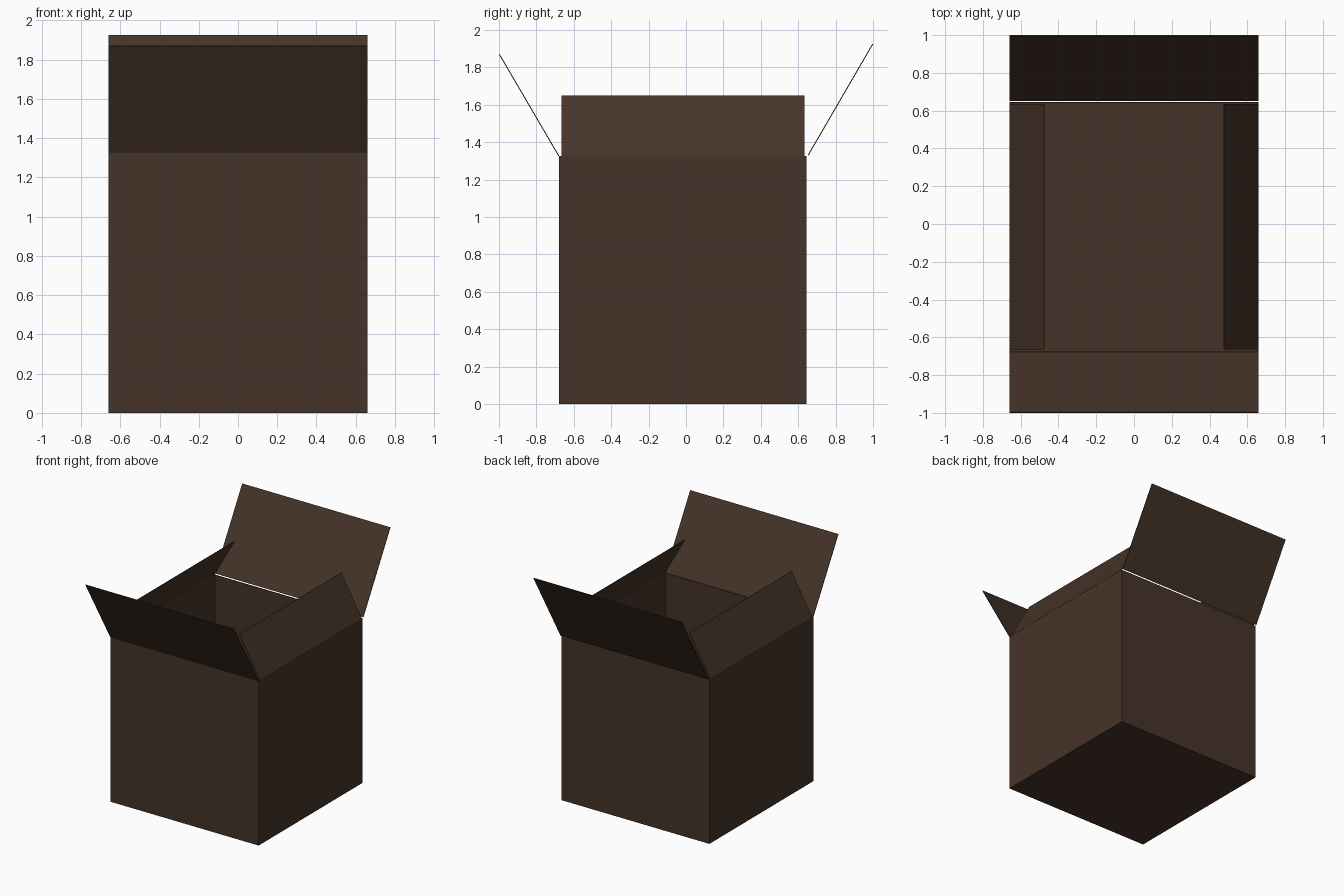
import bpy, bmesh

if "Cube" in bpy.data.objects:
    bpy.data.objects.remove(bpy.data.objects["Cube"], do_unlink=True)

# Single brown cardboard colour
card = bpy.data.materials.new("brown cardboard")
card.use_nodes = True
colour = (0.060, 0.034, 0.021, 1)
card.diffuse_color = colour
bsdf = card.node_tree.nodes["Principled BSDF"]
bsdf.inputs["Base Color"].default_value = colour
bsdf.inputs["Roughness"].default_value = 0.9

HALF_X = 0.66
FRONT, BACK = -0.68, 0.645
RIM = 1.326
THICK = 0.005


def finish(name, bm, offset):
    """Turn a sheet of faces into a thin cardboard object."""
    mesh = bpy.data.meshes.new(name)
    bm.to_mesh(mesh)
    bm.free()
    obj = bpy.data.objects.new(name, mesh)
    bpy.context.collection.objects.link(obj)
    mesh.materials.append(card)
    mod = obj.modifiers.new("thickness", "SOLIDIFY")
    mod.thickness = THICK
    mod.offset = offset
    mod.use_even_offset = True
    return obj


def flap(name, corners):
    bm = bmesh.new()
    bm.faces.new([bm.verts.new(c) for c in corners])
    finish(name, bm, 0)


# Box body: a cube without its top, thickened inwards
bm = bmesh.new()
bmesh.ops.create_cube(bm, size=1)
for v in bm.verts:
    v.co = (v.co.x * 2 * HALF_X,
            BACK if v.co.y > 0 else FRONT,
            RIM if v.co.z > 0 else 0)
top = [f for f in bm.faces if f.normal.z > 0.5]
bmesh.ops.delete(bm, geom=top, context="FACES_ONLY")
finish("box_body", bm, -1)

# Front and back flaps lean outwards
for name, hinge_y, hinge_z, tip_y, tip_z in (
        ("front_flap", FRONT, RIM, -0.998, 1.87),
        ("back_flap", 0.653, RIM + 0.004, 0.998, 1.924)):
    flap(name, [(-HALF_X, hinge_y, hinge_z), (HALF_X, hinge_y, hinge_z),
                (HALF_X, tip_y, tip_z), (-HALF_X, tip_y, tip_z)])

# Side flaps lean inwards over the opening
for name, s in (("left_flap", 1), ("right_flap", -1)):
    hinge, tip = s * (HALF_X - 0.002), s * 0.475
    flap(name, [(hinge, -0.665, RIM), (hinge, 0.634, RIM),
                (tip, 0.634, 1.648), (tip, -0.665, 1.648)])
